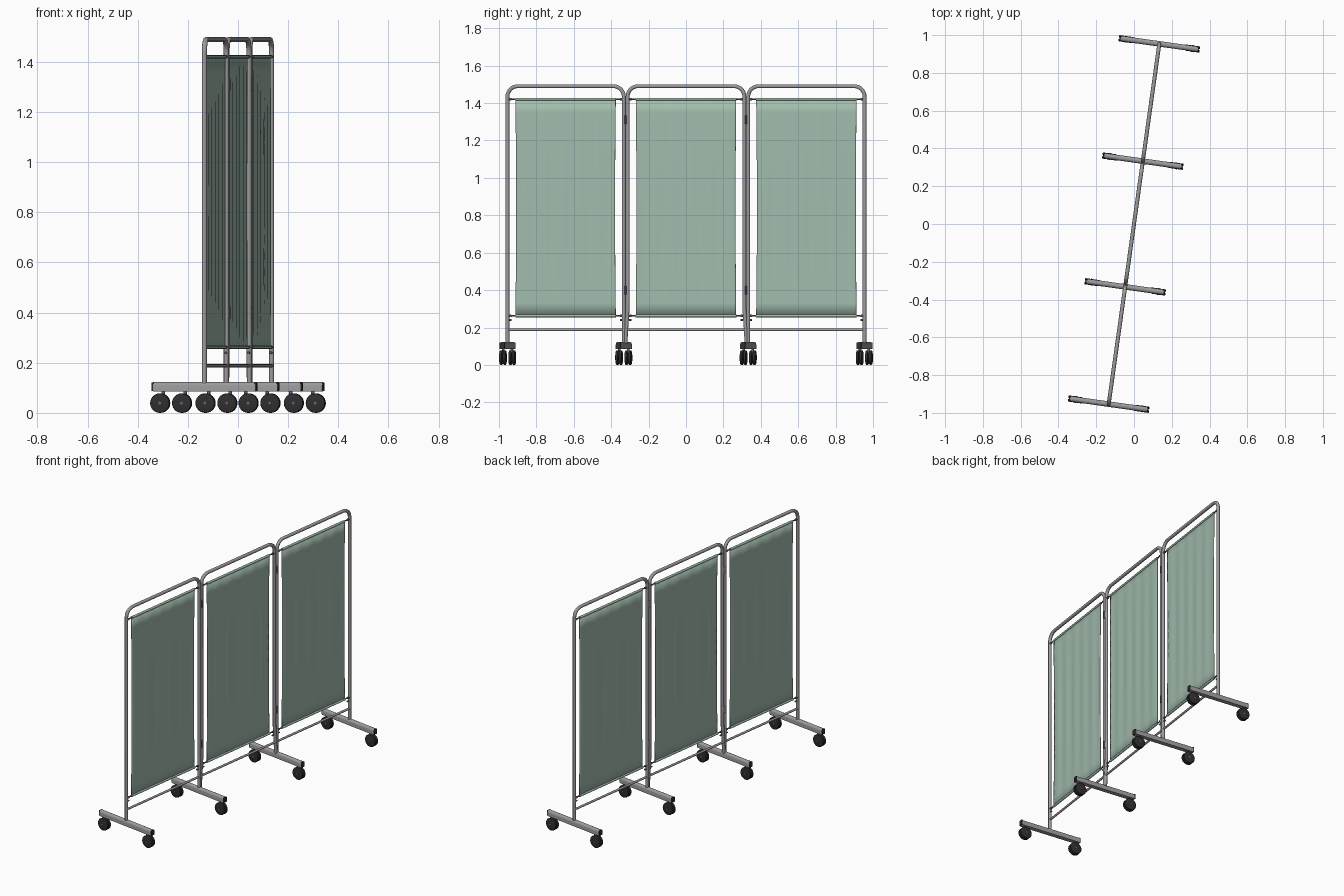
import bpy, bmesh, math
from mathutils import Matrix, Vector

if "Cube" in bpy.data.objects:
    bpy.data.objects.remove(bpy.data.objects["Cube"])

TURN = Matrix.Rotation(math.radians(-8), 4, 'Z')   # whole screen stands slightly turned


def material(name, rgb):
    m = bpy.data.materials.new(name)
    m.diffuse_color = (*rgb, 1)
    m.use_nodes = True
    m.node_tree.nodes["Principled BSDF"].inputs["Base Color"].default_value = m.diffuse_color
    return m


STEEL = material("steel grey", (0.33, 0.33, 0.34))
DARK_STEEL = material("dark steel", (0.13, 0.13, 0.14))
FABRIC = material("sage fabric", (0.36, 0.50, 0.415))
RUBBER = material("black rubber", (0.028, 0.028, 0.03))


def add(name, mesh, mat, smooth=True):
    mesh.transform(TURN)
    mesh.materials.clear()
    mesh.materials.append(mat)
    ob = bpy.data.objects.new(name, mesh)
    bpy.context.collection.objects.link(ob)
    if smooth:
        bpy.ops.object.select_all(action='DESELECT')
        bpy.context.view_layer.objects.active = ob
        ob.select_set(True)
        bpy.ops.object.shade_smooth_by_angle(angle=math.radians(40))
    return ob


def tube(name, pts, r, mat):
    cu = bpy.data.curves.new(name, 'CURVE')
    cu.dimensions = '3D'
    cu.bevel_depth, cu.bevel_resolution, cu.use_fill_caps = r, 3, True
    sp = cu.splines.new('POLY')
    sp.points.add(len(pts) - 1)
    for p, co in zip(sp.points, pts):
        p.co = (*co, 1)
    tmp = bpy.data.objects.new("tmp", cu)
    bpy.context.collection.objects.link(tmp)
    mesh = bpy.data.meshes.new_from_object(tmp)
    bpy.data.objects.remove(tmp)
    return add(name, mesh, mat)


def box(name, c, size, mat, bevel=0.0):
    bm = bmesh.new()
    bmesh.ops.create_cube(bm, size=1, matrix=Matrix.Translation(c) @ Matrix.Diagonal((*size, 1)))
    if bevel:
        bmesh.ops.bevel(bm, geom=bm.edges[:], offset=bevel, segments=3, affect='EDGES', profile=0.5)
    mesh = bpy.data.meshes.new(name)
    bm.to_mesh(mesh)
    bm.free()
    return add(name, mesh, mat)


def cylinder(name, c, r, depth, mat, axis='Y', bevel=0.0, seg=24):
    rot = {'X': Matrix.Rotation(math.pi / 2, 4, 'Y'), 'Y': Matrix.Rotation(math.pi / 2, 4, 'X'),
           'Z': Matrix.Identity(4)}[axis]
    bm = bmesh.new()
    bmesh.ops.create_cone(bm, cap_ends=True, segments=seg, radius1=r, radius2=r, depth=depth,
                          matrix=Matrix.Translation(c) @ rot)
    if bevel:
        rim = [e for e in bm.edges if any(len(f.verts) > 4 for f in e.link_faces)]
        bmesh.ops.bevel(bm, geom=rim, offset=bevel, segments=2, affect='EDGES', profile=0.5)
    mesh = bpy.data.meshes.new(name)
    bm.to_mesh(mesh)
    bm.free()
    return add(name, mesh, mat)


def fabric(name, yc, half, z0, z1):
    # Gently rippled sheet whose side edges draw in slightly between the rods
    nu, nv = 48, 16
    bm = bmesh.new()
    rows = []
    for j in range(nv + 1):
        t = j / nv
        belly = math.sin(math.pi * t)
        row = []
        for i in range(nu + 1):
            s = 2 * i / nu - 1
            y = yc + s * (half - 0.004 * belly)
            x = 0.002 * math.sin(s * 17 + yc * 5) * (0.4 + 0.6 * belly)
            row.append(bm.verts.new((x, y, z0 + (z1 - z0) * t)))
        rows.append(row)
    for a, b in zip(rows, rows[1:]):
        for i in range(nu):
            bm.faces.new((a[i], a[i + 1], b[i + 1], b[i]))
    mesh = bpy.data.meshes.new(name)
    bm.to_mesh(mesh)
    bm.free()
    ob = add(name, mesh, FABRIC)
    mod = ob.modifiers.new("thickness", 'SOLIDIFY')
    mod.thickness, mod.offset = 0.003, 0


def panel(tag, yc, half, kick):
    # Arched tube frame; the middle panel's legs kick outward at the base
    R, top, foot = 0.055, 1.49, 0.115
    right = [(0, half + kick, foot), (0, half + kick * 0.6, 0.2), (0, half, 0.3)]
    right += [(0, half - R + R * math.cos(a), top - R + R * math.sin(a))
              for a in [math.pi / 2 * k / 8 for k in range(9)]]
    pts = right + [(0, -y, z) for _, y, z in reversed(right)]
    tube(f"{tag}_frame", [(0, yc + y, z) for _, y, z in pts], 0.0105, STEEL)
    # Lower rail, fabric rods with hem sleeves, and rod end fittings
    tube(f"{tag}_lower_rail", [(0, yc - half, 0.188), (0, yc + half, 0.188)], 0.007, STEEL)
    for pos, z in (("top", 1.421), ("bottom", 0.262)):
        tube(f"{tag}_{pos}_rod", [(0, yc - half, z), (0, yc + half, z)], 0.004, DARK_STEEL)
        tube(f"{tag}_{pos}_hem", [(0, yc - 0.271, z), (0, yc + 0.271, z)], 0.0075, FABRIC)
        for s in (-1, 1):
            cylinder(f"{tag}_{pos}_rod_end", (0, yc + s * (half - 0.014), z), 0.0065, 0.012, DARK_STEEL)
    for s in (-1, 1):
        cylinder(f"{tag}_stop_screw", (0, yc + s * (half - 0.014), 0.24), 0.005, 0.014, DARK_STEEL, seg=12)
    fabric(f"{tag}_fabric", yc, 0.271, 0.26, 1.423)


def foot(tag, y):
    # Rounded floor bar with end caps
    L = 0.206
    hw, zb, zt = 0.0145, 0.086, 0.123
    prof = [(-hw, zb), (hw, zb)]
    prof += [(hw * math.cos(a), zt - hw + hw * math.sin(a)) for a in [math.pi * k / 10 for k in range(11)]]
    bm = bmesh.new()
    f = bm.faces.new([bm.verts.new((-L, y + p, z)) for p, z in prof])
    ext = bmesh.ops.extrude_face_region(bm, geom=[f])
    bmesh.ops.translate(bm, vec=Vector((2 * L, 0, 0)),
                        verts=[v for v in ext['geom'] if isinstance(v, bmesh.types.BMVert)])
    bmesh.ops.recalc_face_normals(bm, faces=bm.faces)
    mesh = bpy.data.meshes.new(tag)
    bm.to_mesh(mesh)
    bm.free()
    add(f"{tag}_bar", mesh, STEEL)
    for s in (-1, 1):
        box(f"{tag}_end_cap", (s * (L + 0.002), y, 0.104), (0.009, 0.027, 0.034), RUBBER, 0.003)
        # Twin wheel caster
        x = s * 0.178
        cylinder(f"{tag}_caster_stem", (x - s * 0.012, y, 0.079), 0.007, 0.03, DARK_STEEL, 'Z', seg=16)
        box(f"{tag}_caster_housing", (x, y, 0.058), (0.036, 0.009, 0.036), RUBBER, 0.004)
        cylinder(f"{tag}_caster_axle", (x, y, 0.039), 0.006, 0.036, DARK_STEEL, seg=12)
        for w in (-1, 1):
            cylinder(f"{tag}_caster_wheel", (x, y + w * 0.0095, 0.039), 0.039, 0.014, RUBBER, bevel=0.004)


# Three hinged panels
panel("left_panel", -0.650, 0.314, 0.0)
panel("middle_panel", 0.0, 0.315, 0.012)
panel("right_panel", 0.650, 0.314, 0.0)

# Hinges between neighbouring posts
for s in (-1, 1):
    for z in (0.4, 1.31):
        box("hinge_plate", (0, s * 0.3255, z), (0.018, 0.032, 0.042), STEEL, 0.003)
        cylinder("hinge_pin", (0.010, s * 0.3255, z), 0.005, 0.046, DARK_STEEL, 'Z', seg=12)

# Four floor bars on casters
for tag, y in (("outer_left_foot", -0.963), ("inner_left_foot", -0.336),
               ("inner_right_foot", 0.336), ("outer_right_foot", 0.963)):
    foot(tag, y)
